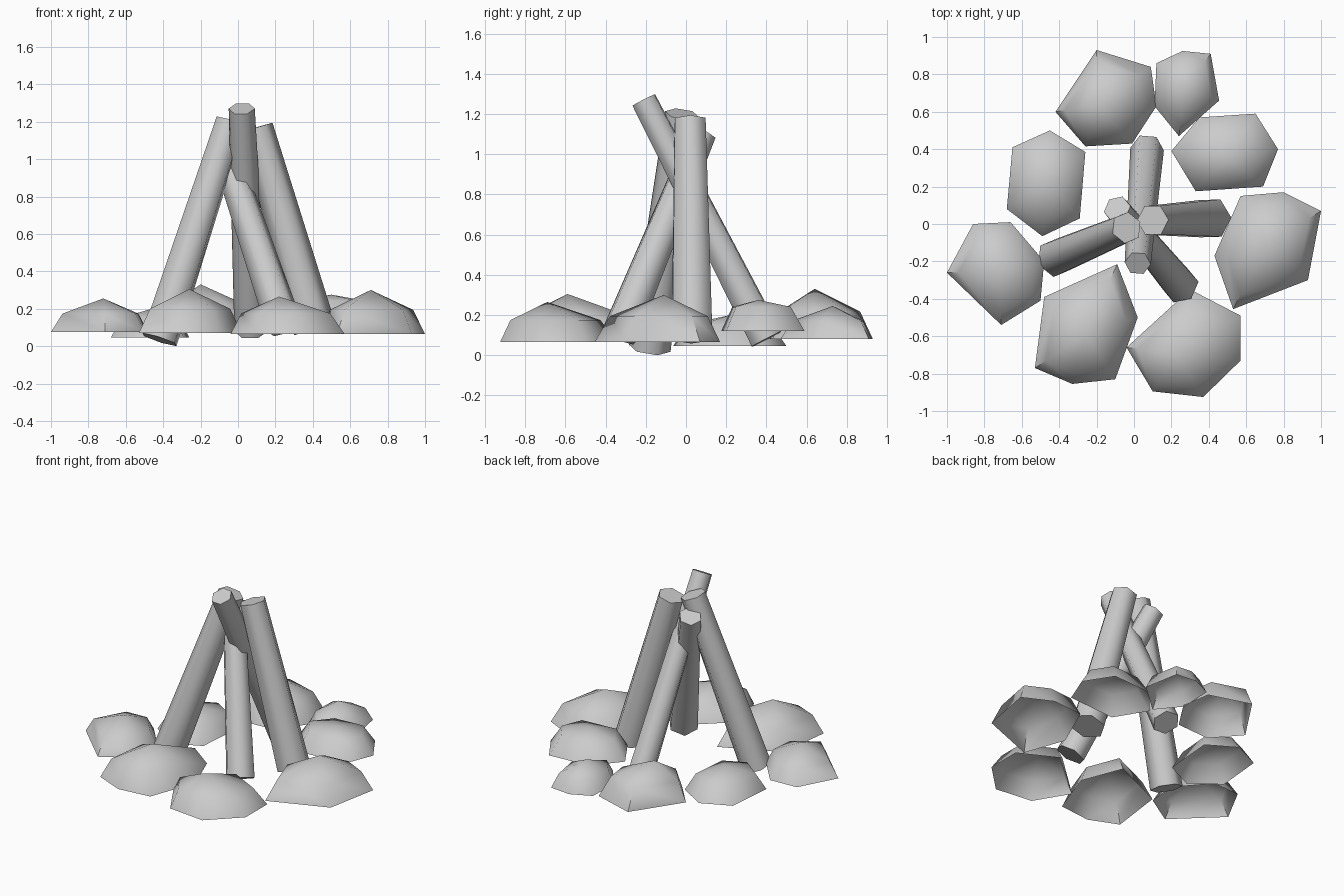
import bpy
import bmesh
from math import pi
from mathutils import Vector, Matrix, Euler

default_cube = bpy.data.objects.get("Cube")
if default_cube:
    bpy.data.objects.remove(default_cube, do_unlink=True)

# One plain colour for everything
GREY = (0.6, 0.6, 0.6, 1)
material = bpy.data.materials.new("plain_grey")
material.use_nodes = True
material.diffuse_color = GREY
material.node_tree.nodes["Principled BSDF"].inputs["Base Color"].default_value = GREY


def finish(name, bm, sharp_angle):
    """Turn a bmesh into a smooth shaded object with sharp creases."""
    bmesh.ops.recalc_face_normals(bm, faces=bm.faces)
    mesh = bpy.data.meshes.new(name)
    bm.to_mesh(mesh)
    bm.free()
    mesh.materials.append(material)
    obj = bpy.data.objects.new(name, mesh)
    bpy.context.collection.objects.link(obj)
    bpy.ops.object.select_all(action="DESELECT")
    obj.select_set(True)
    bpy.context.view_layer.objects.active = obj
    bpy.ops.object.shade_smooth_by_angle(angle=sharp_angle)
    return obj


def log(name, bottom, top, bottom_radius, top_radius, twist=0.0):
    """Tapered six-sided log between two points."""
    bottom, top = Vector(bottom), Vector(top)
    axis = top - bottom
    turn = axis.to_track_quat("Z", "Y").to_matrix().to_4x4()
    place = Matrix.Translation((bottom + top) / 2) @ turn @ Matrix.Rotation(twist, 4, "Z")
    bm = bmesh.new()
    bmesh.ops.create_cone(bm, cap_ends=True, segments=6, radius1=bottom_radius,
                          radius2=top_radius, depth=axis.length, matrix=place)
    finish(name, bm, pi * 0.36)


def stone(name, outline, base, apex, inset=0.22, shoulder=0.55):
    """Open-bottomed dome: ground outline, shoulder ring and peak."""
    bm = bmesh.new()
    peak = Vector(apex)
    ground = [Vector((x, y, base)) for x, y in outline]
    ring = []
    for point in ground:
        mid = point.lerp(peak, inset)
        mid.z = base + (peak.z - base) * shoulder
        ring.append(mid)
    low = [bm.verts.new(p) for p in ground]
    high = [bm.verts.new(p) for p in ring]
    tip = bm.verts.new(peak)
    count = len(low)
    for i in range(count):
        j = (i + 1) % count
        bm.faces.new((low[i], low[j], high[j], high[i]))
        bm.faces.new((high[i], high[j], tip))
    finish(name, bm, pi * 0.36)


# Leaning logs
log("right_log", (-.42, -.18, .035), (-.04, -.02, 1.2), .105, .085)
log("back_log", (.07, .4, .08), (.02, -.21, 1.27), .09, .07, pi / 6)
log("left_log", (.41, .03, .09), (.1, .02, 1.17), .115, .088)
log("front_log", (.25, -.33, .1), (-.09, .08, 1.1), .1, .075)

# Ring of stones
stone("back_stone", [(-.2, .93), (.09, .84), (.12, .63), (-.01, .43), (-.26, .415), (-.42, .6)],
      .08, (-.2, .64, .33))
stone("back_left_stone", [(.12, .86), (.26, .925), (.41, .91), (.455, .66), (.24, .47), (.11, .63)],
      .08, (.27, .73, .245))
stone("left_back_stone", [(.35, .57), (.65, .59), (.77, .4), (.69, .2), (.33, .175), (.2, .39)],
      .12, (.5, .36, .275), inset=.3, shoulder=.78)
stone("left_stone", [(.57, .15), (.8, .17), (1, .07), (.93, -.3), (.53, -.455), (.43, -.17)],
      .065, (.71, -.11, .3))
stone("front_left_stone", [(.3, -.35), (.57, -.49), (.57, -.73), (.37, -.925), (.1, -.895), (-.04, -.66)],
      .065, (.22, -.69, .265))
stone("front_right_stone", [(-.09, -.215), (.02, -.5), (-.1, -.83), (-.33, -.855), (-.53, -.77), (-.48, -.39)],
      .07, (-.26, -.59, .305))
stone("right_stone", [(-.86, 0), (-.66, .01), (-.48, -.2), (-.5, -.41), (-.71, -.54), (-1, -.26)],
      .075, (-.72, -.25, .255))
stone("right_back_stone", [(-.65, .41), (-.45, .5), (-.26, .385), (-.29, .03), (-.49, -.065), (-.68, .08)],
      .045, (-.46, .22, .2), inset=.27, shoulder=.7)
